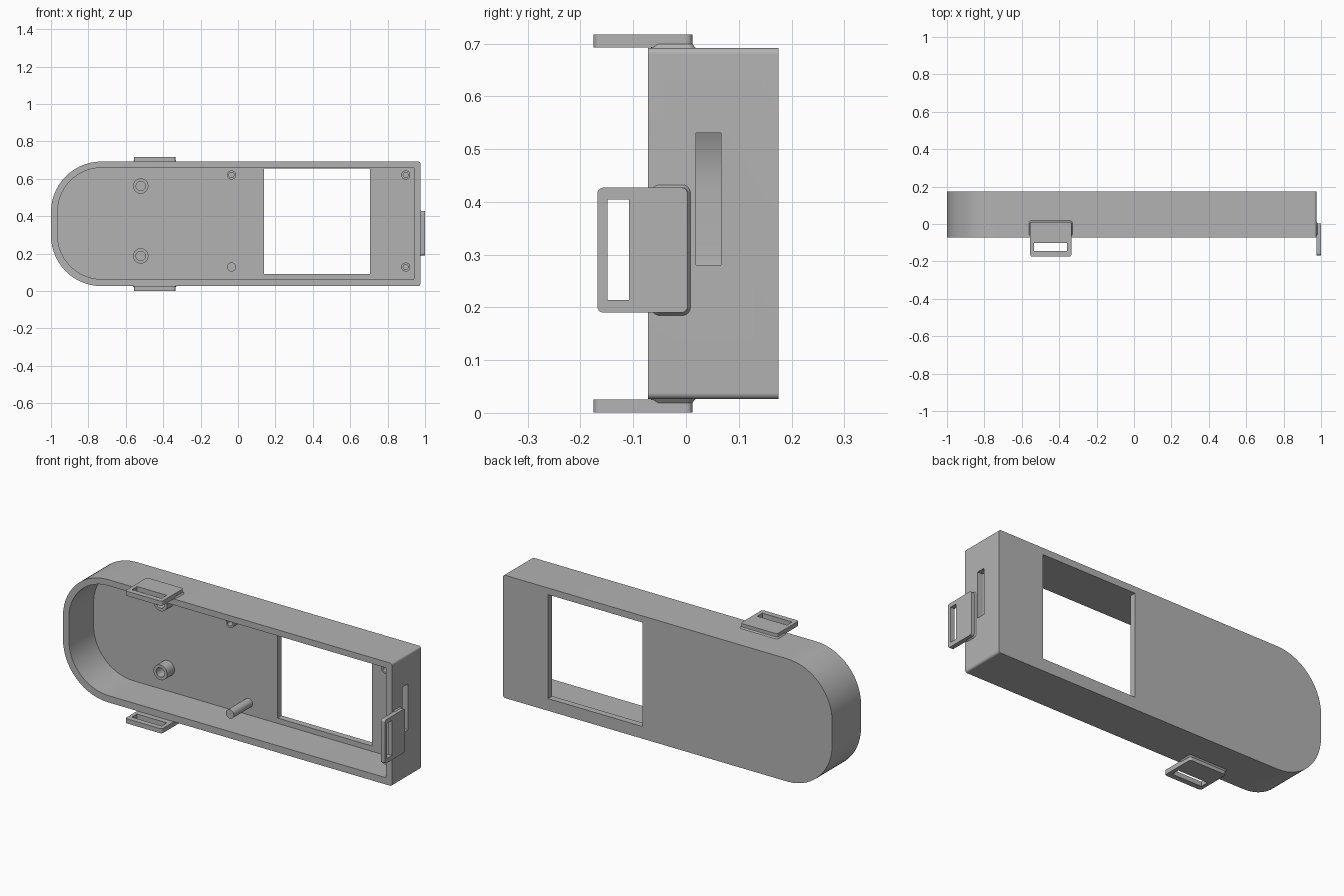
import bpy
import bmesh
from math import cos, sin, pi
from mathutils import Vector

cube = bpy.data.objects.get("Cube")
if cube:
    bpy.data.objects.remove(cube)

grey = bpy.data.materials.new("plain grey")
grey.use_nodes = True
colour = (0.45, 0.45, 0.45, 1)
grey.diffuse_color = colour
grey.node_tree.nodes["Principled BSDF"].inputs["Base Color"].default_value = colour

# how (u, v, depth) maps to the world for a prism running along each axis
PLACE = {
    "x": lambda u, v, d: Vector((d, u, v)),
    "y": lambda u, v, d: Vector((u, d, v)),
    "z": lambda u, v, d: Vector((u, v, d)),
}


def outline(u0, u1, v0, v1, r_low, r_high, steps=14):
    """Rounded rectangle; r_low rounds the corners at u0, r_high those at u1."""
    corners = [(u1, v1, -1, -1, r_high), (u0, v1, 1, -1, r_low),
               (u0, v0, 1, 1, r_low), (u1, v0, -1, 1, r_high)]
    points = []
    for quarter, (u, v, su, sv, r) in enumerate(corners):
        for i in range(steps + 1):
            a = (quarter + i / steps) * pi / 2
            points.append((u + su * r + r * cos(a), v + sv * r + r * sin(a)))
    return points


def prism(name, axis, u, v, d, r_low=0.0, r_high=None, flare=0.0):
    """Rounded prism; flare widens the end at d[0]."""
    r_high = r_low if r_high is None else r_high
    bm = bmesh.new()
    rings = []
    for depth, grow in ((d[0], flare), (d[1], 0)):
        pts = outline(u[0] - grow, u[1] + grow, v[0] - grow, v[1] + grow,
                      r_low + grow, r_high + grow)
        rings.append([bm.verts.new(PLACE[axis](a, b, depth)) for a, b in pts])
    n = len(rings[0])
    for i in range(n):
        j = (i + 1) % n
        bm.faces.new((rings[0][i], rings[0][j], rings[1][j], rings[1][i]))
    for ring in rings:
        bm.faces.new(ring)
    bmesh.ops.remove_doubles(bm, verts=bm.verts, dist=1e-5)
    bmesh.ops.recalc_face_normals(bm, faces=bm.faces)
    mesh = bpy.data.meshes.new(name)
    bm.to_mesh(mesh)
    bm.free()
    mesh.materials.append(grey)
    obj = bpy.data.objects.new(name, mesh)
    bpy.context.collection.objects.link(obj)
    return obj


def activate(obj):
    bpy.ops.object.select_all(action="DESELECT")
    obj.select_set(True)
    bpy.context.view_layer.objects.active = obj


def cut(obj, *cutters):
    for cutter in cutters:
        mod = obj.modifiers.new("cut", "BOOLEAN")
        mod.operation = "DIFFERENCE"
        mod.solver = "EXACT"
        mod.object = cutter
        activate(obj)
        bpy.ops.object.modifier_apply(modifier=mod.name)
        bpy.data.objects.remove(cutter)


def finish(*objs):
    for obj in objs:
        activate(obj)
        bpy.ops.object.shade_smooth_by_angle(angle=pi / 6)


FRONT, BACK, FLOOR = -0.072, 0.175, 0.14
MID = 0.359

# tray: open at the front, round at one end, with a window and a side slot
tray = prism("tray", "y", (-1, 0.975), (0.026, 0.692), (FRONT, BACK), 0.27, 0.012)
cut(tray,
    prism("cavity", "y", (-0.965, 0.94), (0.063, 0.659), (-0.2, FLOOR), 0.237, 0.002),
    prism("window", "y", (0.14, 0.705), (0.092, 0.656), (0.1, 0.3)),
    prism("side_slot", "x", (0.019, 0.066), (0.28, 0.53), (0.9, 1.1)))
finish(tray)


# standoffs on the floor of the tray
def standoff(name, x, z, tip, radius, bore):
    def disc(label, r, d):
        return prism(label, "y", (x - r, x + r), (z - r, z + r), d, r)
    post = disc(name, radius, (tip, FLOOR + 0.01))
    if bore:
        cut(post, disc("bore", bore, (tip - 0.05, FLOOR - 0.002)))
    finish(post)


for side, z in (("upper", 0.561), ("lower", 0.187)):
    standoff(side + "_boss", -0.52, z, 0.077, 0.041, 0.025)
for name, x, z, bore in (("upper_middle_post", -0.035, 0.62, 0.014),
                         ("lower_middle_pin", -0.035, 0.128, 0),
                         ("upper_end_post", 0.897, 0.62, 0.014),
                         ("lower_end_post", 0.897, 0.128, 0.014)):
    standoff(name, x, z, -0.02, 0.024, bore)

# strap lugs above and below, each with a slot and a flared foot
for side, s in (("upper", 1), ("lower", -1)):
    def level(h):
        return MID + s * h
    lug = prism(side + "_lug", "z", (-0.555, -0.335), (-0.175, 0.012),
                (level(0.3335), level(0.3585)), 0.012)
    cut(lug, prism("slot", "z", (-0.535, -0.357), (-0.145, -0.101),
                   (level(0.3), level(0.4))))
    foot = prism(side + "_lug_foot", "z", (-0.555, -0.335), (-0.06, 0.012),
                 (level(0.332), level(0.34)), 0.01, flare=0.007)
    finish(lug, foot)

# strap lug on the flat end
end_lug = prism("end_lug", "x", (-0.168, 0.003), (0.19, 0.427), (0.9755, 1.0), 0.012)
cut(end_lug, prism("slot", "x", (-0.149, -0.108), (0.214, 0.404), (0.9, 1.1)))
end_foot = prism("end_lug_foot", "x", (-0.06, 0.003), (0.19, 0.427),
                 (0.974, 0.982), 0.01, flare=0.006)
finish(end_lug, end_foot)
